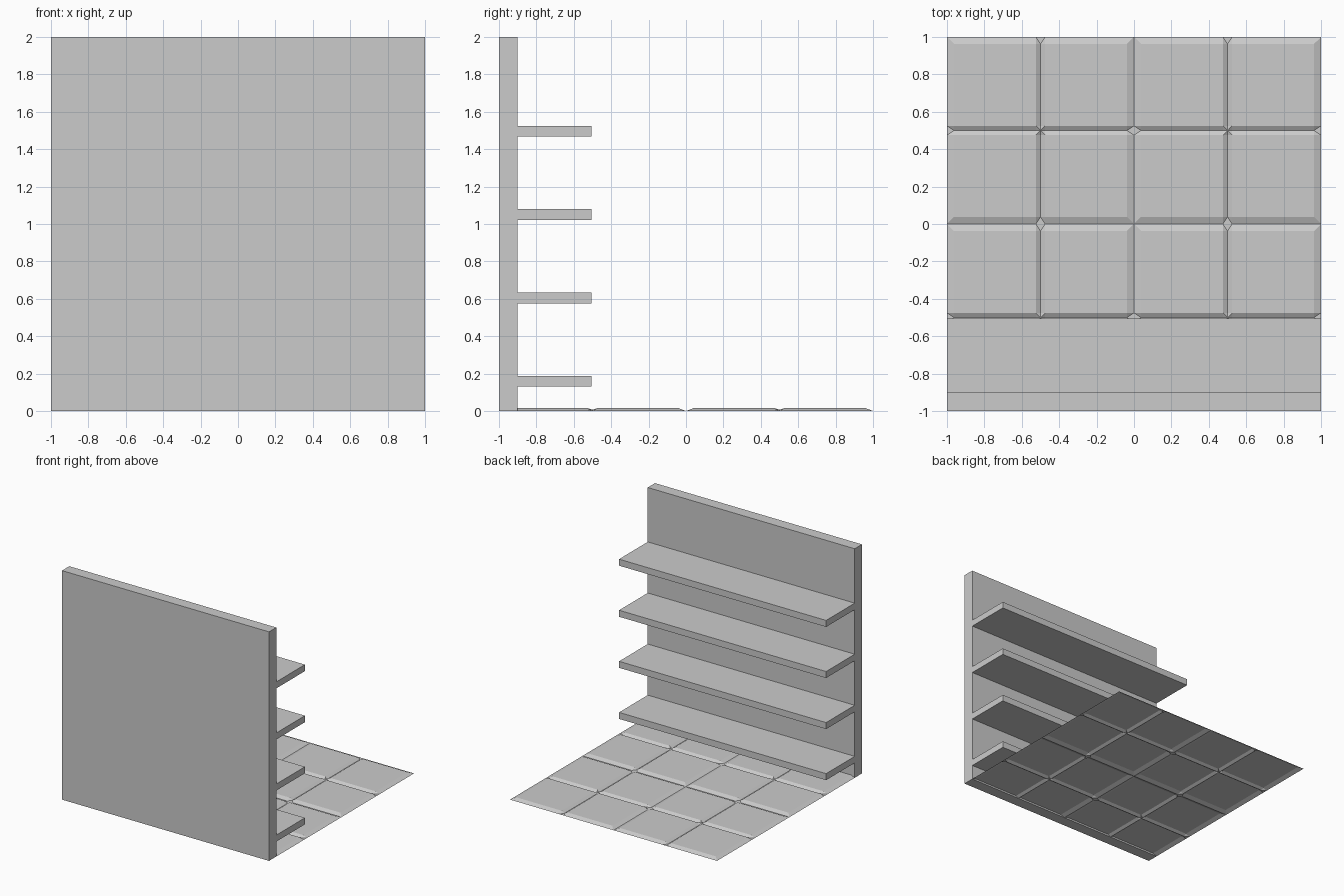
import bpy, bmesh

if "Cube" in bpy.data.objects:
    bpy.data.objects.remove(bpy.data.objects["Cube"])


def new_object(name, bm):
    mesh = bpy.data.meshes.new(name)
    bm.to_mesh(mesh)
    bm.free()
    obj = bpy.data.objects.new(name, mesh)
    bpy.context.collection.objects.link(obj)
    return obj


def box(name, lo, hi):
    bm = bmesh.new()
    bmesh.ops.create_cube(bm, size=1)
    for v in bm.verts:
        v.co = [(a + b) / 2 + c * (b - a) for a, b, c in zip(lo, hi, v.co)]
    return new_object(name, bm)


# back wall
box("back_wall", (-1, -1, 0), (1, -0.9, 2))

# four shelves, flush with the wall ends
for i in range(4):
    z = 0.13 + 0.446 * i
    box(f"shelf_{i + 1}", (-1, -0.9, z), (1, -0.505, z + 0.057))

# floor panels: open sheets with sloped rims and a cross groove, four tiles each
STEPS = [0, 0.038, 0.475, 0.5, 0.525, 0.962, 1]
HEIGHT = 0.015


def panel_height(i, j):
    if i == 3 and j == 3:
        return HEIGHT / 2
    return 0 if {i, j} & {0, 3, 6} else HEIGHT


def floor_panel(name, x0, y0):
    bm = bmesh.new()
    grid = [[bm.verts.new((x0 + x, y0 + y, panel_height(i, j)))
             for j, y in enumerate(STEPS)] for i, x in enumerate(STEPS)]
    for i in range(6):
        for j in range(6):
            a, b = grid[i][j], grid[i + 1][j]
            c, d = grid[i + 1][j + 1], grid[i][j + 1]
            # split the sloped corners along their mitre line
            if i in (1, 4) or j in (1, 4):
                bm.faces.new((a, b, c, d))
            elif (i < 3) == (j < 3):
                bm.faces.new((a, b, c))
                bm.faces.new((a, c, d))
            else:
                bm.faces.new((a, b, d))
                bm.faces.new((b, c, d))
    return new_object(name, bm)


for x0 in (-1, 0):
    for y0 in (-1, 0):
        side = "left" if x0 < 0 else "right"
        row = "near_wall" if y0 < 0 else "outer"
        floor_panel(f"floor_panel_{row}_{side}", x0, y0)
